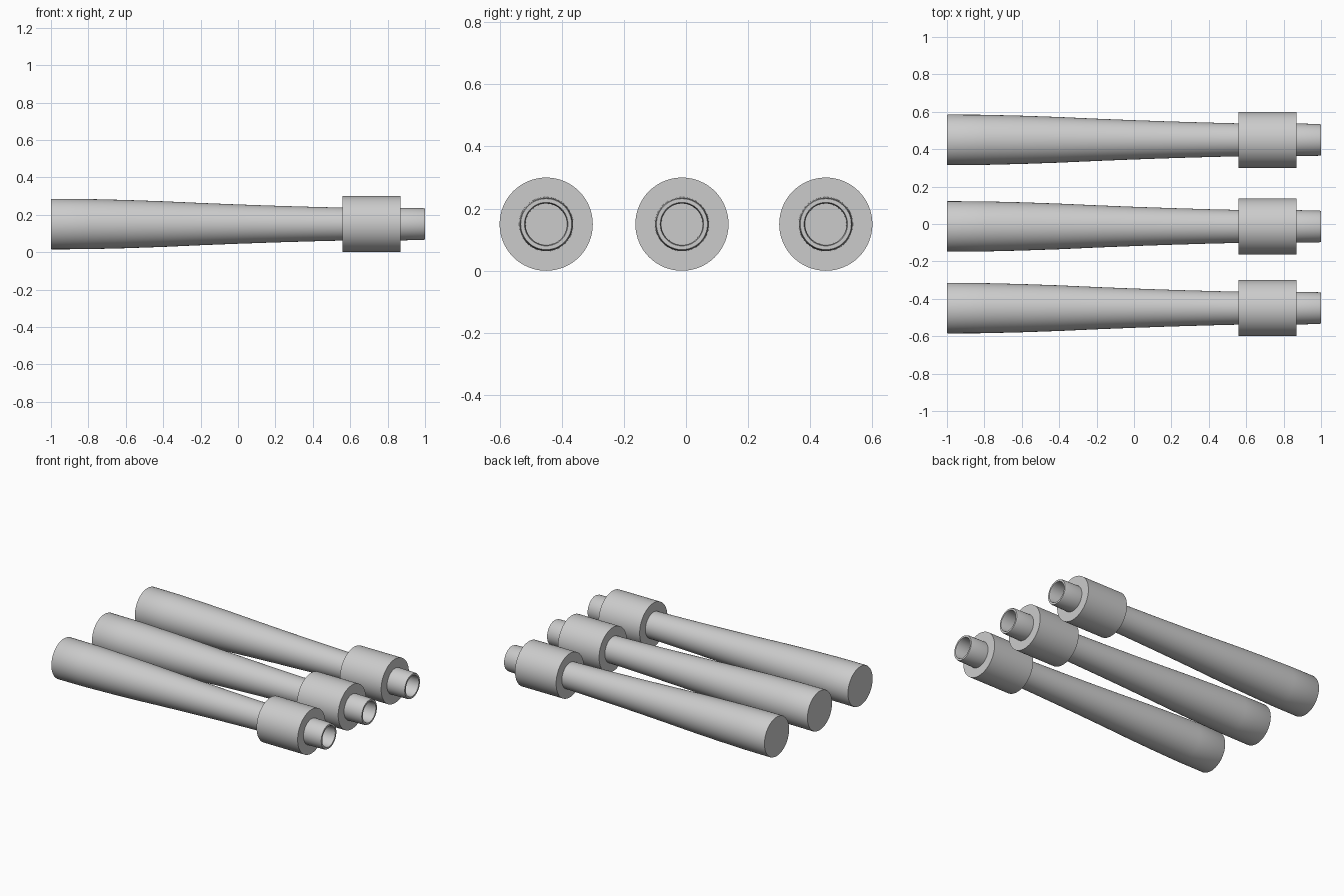
import bpy, bmesh
from math import cos, sin, tau, radians

if "Cube" in bpy.data.objects:
    bpy.data.objects.remove(bpy.data.objects["Cube"])

SIDES = 64
AXIS_Z = 0.15


def lathe(name, profile, y, closed=False):
    """Revolve (x, radius) points round a line parallel to x."""
    bm = bmesh.new()
    rings = []
    for x, r in profile:
        rings.append([bm.verts.new((x, r * cos(tau * i / SIDES), r * sin(tau * i / SIDES)))
                      for i in range(SIDES)])
    pairs = list(zip(rings, rings[1:]))
    if closed:
        pairs.append((rings[-1], rings[0]))
    for a, b in pairs:
        for i in range(SIDES):
            j = (i + 1) % SIDES
            bm.faces.new((a[i], a[j], b[j], b[i]))
    if not closed:
        bm.faces.new(rings[0])
        bm.faces.new(rings[-1])
    bmesh.ops.recalc_face_normals(bm, faces=bm.faces)
    mesh = bpy.data.meshes.new(name)
    bm.to_mesh(mesh)
    bm.free()
    obj = bpy.data.objects.new(name, mesh)
    obj.location = (0, y, AXIS_Z)
    bpy.context.collection.objects.link(obj)
    bpy.ops.object.select_all(action='DESELECT')
    obj.select_set(True)
    bpy.context.view_layer.objects.active = obj
    bpy.ops.object.shade_smooth_by_angle(angle=radians(30))
    return obj


# Tapered handle, narrow tip with softened rim, then the blind bore
body = [(-1, 0.133), (-0.995, 0.135), (-0.8, 0.134), (-0.6, 0.129), (-0.4, 0.122),
        (-0.2, 0.113), (0, 0.105), (0.2, 0.098), (0.4, 0.092), (0.56, 0.088),
        (0.87, 0.087), (0.99, 0.085), (1, 0.082),
        (1, 0.070), (0.99, 0.067), (0.75, 0.066)]

# Thick ring fitted round the handle
collar = [(0.56, 0.086), (0.56, 0.15), (0.87, 0.15), (0.87, 0.086)]

for n, y in enumerate((-0.45, -0.013, 0.45), 1):
    lathe(f"tapered_tube_{n}", body, y)
    lathe(f"collar_{n}", collar, y, closed=True)
